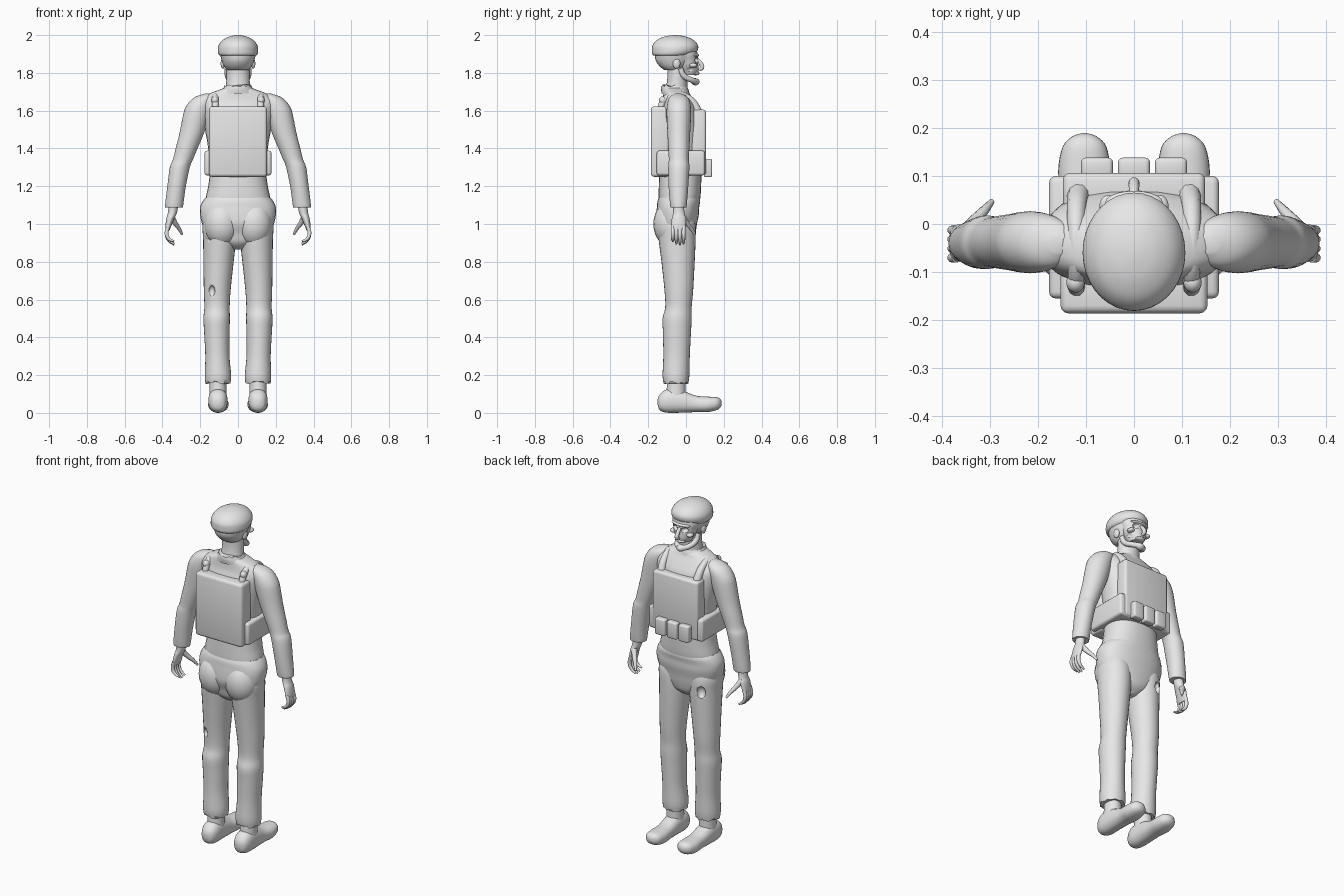
import bpy, bmesh, math, random
from mathutils import Vector

random.seed(4)
grey = bpy.data.materials.new("plain grey")
grey.diffuse_color = (0.8, 0.8, 0.8, 1)


def finish(ob, angle=50):
    """Give the object its material and smooth shading."""
    ob.data.materials.clear()
    ob.data.materials.append(grey)
    bpy.ops.object.select_all(action='DESELECT')
    ob.select_set(True)
    bpy.context.view_layer.objects.active = ob
    bpy.ops.object.shade_smooth_by_angle(angle=math.radians(angle))
    return ob


def from_bmesh(name, bm, angle=50):
    bmesh.ops.recalc_face_normals(bm, faces=bm.faces)
    me = bpy.data.meshes.new(name)
    bm.to_mesh(me)
    bm.free()
    ob = bpy.data.objects.new(name, me)
    bpy.context.collection.objects.link(ob)
    return finish(ob, angle)


def spline(rows, steps):
    """Smoothly interpolate between cross-sections."""
    out = []
    for i in range(len(rows) - 1):
        p = [Vector(rows[max(0, min(len(rows) - 1, i + k))]) for k in (-1, 0, 1, 2)]
        for s in range(steps):
            t = s / steps
            out.append(p[1] + 0.5 * t * (p[2] - p[0] + t * (2 * p[0] - 5 * p[1] + 4 * p[2] - p[3]
                       + t * (3 * (p[1] - p[2]) + p[3] - p[0]))))
    return out + [Vector(rows[-1])]


def loft(name, rows, axis='z', side=1, power=2.0, jag=0, steps=4, n=28):
    """Rows are (position, x centre, other centre, x radius, other radius)."""
    bm = bmesh.new()
    rings = []
    for k, (h, cx, c, rx, r) in enumerate(spline(rows, steps)):
        ring = []
        for j in range(n):
            a = 2 * math.pi * j / n
            ca, sa = math.cos(a), math.sin(a)
            x = cx + rx * math.copysign(abs(ca) ** (2 / power), ca)
            o = c + r * math.copysign(abs(sa) ** (2 / power), sa)
            hh = h + (random.uniform(-jag, jag) if k == 0 else 0)
            ring.append(bm.verts.new((side * x, o, hh) if axis == 'z' else (side * x, hh, o)))
        rings.append(ring)
    for a, b in zip(rings, rings[1:]):
        for j in range(n):
            m = (j + 1) % n
            bm.faces.new((a[j], a[m], b[m], b[j]))
    bm.faces.new(rings[0])
    bm.faces.new(rings[-1])
    return from_bmesh(name, bm)


def ball(name, loc, size):
    bm = bmesh.new()
    bmesh.ops.create_uvsphere(bm, u_segments=20, v_segments=12, radius=1)
    for v in bm.verts:
        v.co = Vector(loc) + Vector(a * b for a, b in zip(v.co, size))
    return from_bmesh(name, bm)


def box(name, lo, hi, bevel):
    bm = bmesh.new()
    bmesh.ops.create_cube(bm, size=1)
    for v in bm.verts:
        v.co = Vector(l + (c + 0.5) * (h - l) for l, h, c in zip(lo, hi, v.co))
    bmesh.ops.bevel(bm, geom=bm.edges[:], offset=bevel, segments=3, profile=0.5, affect='EDGES')
    return from_bmesh(name, bm, 40)


def tube(name, pts, radii):
    cu = bpy.data.curves.new(name, 'CURVE')
    cu.dimensions = '3D'
    cu.bevel_depth = 1
    cu.bevel_resolution = 3
    cu.resolution_u = 5
    cu.use_fill_caps = True
    sp = cu.splines.new('BEZIER')
    sp.bezier_points.add(len(pts) - 1)
    for b, p, r in zip(sp.bezier_points, pts, radii):
        b.co, b.radius = p, r
        b.handle_left_type = b.handle_right_type = 'AUTO'
    ob = bpy.data.objects.new(name, cu)
    bpy.context.collection.objects.link(ob)
    bpy.ops.object.select_all(action='DESELECT')
    ob.select_set(True)
    bpy.context.view_layer.objects.active = ob
    bpy.ops.object.convert(target='MESH')
    return finish(bpy.context.view_layer.objects.active)


def carve(ob, name, loc, size):
    """Hollow out a dent with a hidden ball."""
    cutter = ball(name, loc, size)
    cutter.hide_render = True
    cutter.hide_viewport = True
    mod = ob.modifiers.new(name, 'BOOLEAN')
    mod.operation = 'DIFFERENCE'
    mod.object = cutter


# Torso and trouser seat
loft("torso", [(1.06, 0, -.04, .17, .10), (1.13, 0, -.035, .172, .11), (1.2, 0, -.032, .158, .112),
               (1.28, 0, -.03, .15, .112), (1.4, 0, -.03, .158, .115), (1.5, 0, -.03, .175, .115),
               (1.6, 0, -.035, .195, .105), (1.65, 0, -.04, .2, .085), (1.69, 0, -.05, .15, .07),
               (1.71, 0, -.055, .1, .066), (1.722, 0, -.06, .07, .06)], power=2.3)
loft("trouser_seat", [(.865, 0, -.045, .03, .04), (.9, 0, -.045, .1, .08), (.95, 0, -.045, .165, .095),
                      (1.0, 0, -.05, .19, .108), (1.05, 0, -.045, .201, .113), (1.09, 0, -.042, .2, .112),
                      (1.12, 0, -.038, .187, .113), (1.14, 0, -.036, .172, .108)], power=2.3)

for s, tag in ((1, "right"), (-1, "left")):
    ball("buttock_" + tag, (s * .085, -.085, 1.0), (.095, .088, .12))
    # Trouser leg with ragged hem, ankle and shoe
    leg = loft("trouser_leg_" + tag, [
        (.16, .106, -.053, .067, .066), (.2, .106, -.053, .07, .071), (.3, .109, -.05, .064, .07),
        (.42, .112, -.048, .067, .074), (.5, .113, -.047, .07, .077), (.56, .111, -.04, .067, .07),
        (.65, .11, -.038, .071, .076), (.8, .103, -.042, .08, .088), (.92, .098, -.047, .087, .098),
        (1.0, .1, -.05, .088, .1), (1.06, .1, -.05, .07, .08)], side=s, jag=.008)
    if s < 0:
        carve(leg, "rear_tear_cutter", (-.145, -.125, .94), (.035, .035, .022))
        carve(leg, "low_tear_cutter", (-.14, -.112, .645), (.018, .025, .03))
        carve(leg, "front_tear_cutter", (-.13, .045, .93), (.025, .025, .035))
    loft("ankle_" + tag, [(.06, .106, -.055, .048, .055), (.13, .106, -.052, .045, .05),
                          (.2, .106, -.05, .045, .048)], side=s)
    loft("shoe_" + tag, [(-.15, .106, .058, .012, .015), (-.138, .106, .056, .035, .042),
                         (-.1, .106, .063, .05, .062), (-.03, .106, .061, .05, .06),
                         (.05, .104, .048, .049, .044), (.11, .104, .045, .054, .041),
                         (.16, .103, .049, .046, .035), (.182, .103, .051, .026, .022),
                         (.189, .103, .051, .006, .006)], axis='y', side=s, power=2.3)
    # Sleeve with open cuff
    loft("sleeve_" + tag, [
        (1.088, .338, -.04, .045, .04), (1.1, .338, -.04, .048, .044), (1.2, .325, -.04, .049, .052),
        (1.3, .308, -.038, .053, .056), (1.34, .292, -.038, .053, .053), (1.4, .272, -.038, .058, .056),
        (1.48, .245, -.038, .065, .06), (1.56, .224, -.038, .07, .064), (1.61, .21, -.038, .071, .064),
        (1.65, .19, -.038, .065, .058), (1.675, .17, -.04, .052, .044), (1.69, .155, -.042, .02, .018)], side=s)
    # Hand: palm, four curled fingers and a thumb
    loft("palm_" + tag, [(.965, .373, -.042, .01, .034), (.985, .37, -.04, .015, .038),
                         (1.03, .358, -.038, .021, .037), (1.06, .347, -.038, .024, .03),
                         (1.12, .34, -.04, .026, .028)], side=s)
    for i in range(4):
        y = -.07 + .019 * i
        d = (.018, .004, 0, .006)[i]
        tube(f"finger_{i + 1}_{tag}",
             [(s * .369, y, .99), (s * .378, y, .947), (s * .365, y, .912 + d * .5), (s * .338, y, .89 + d)],
             (.0105, .0105, .009, .005))
    tube("thumb_" + tag, [(s * .353, -.02, 1.04), (s * .33, .008, 1.0), (s * .312, .028, .975),
                          (s * .296, .047, .945)], (.017, .013, .01, .006))
    # Vest straps with their rear knobs
    tube("vest_strap_" + tag, [(s * .115, .07, 1.58), (s * .12, .025, 1.655), (s * .12, -.05, 1.685),
                               (s * .12, -.115, 1.655), (s * .12, -.14, 1.59)], (.024, .02, .018, .018, .018))
    ball("strap_knob_" + tag, (s * .122, -.122, 1.655), (.019, .021, .021))

# Vest: front and rear plates, side band and pouches
box("rear_plate", (-.153, -.186, 1.25), (.153, -.09, 1.622), .016)
box("front_plate", (-.148, .03, 1.26), (.148, .106, 1.605), .014)
box("vest_waist_band", (-.177, -.155, 1.257), (.177, .1, 1.388), .014)
for i in (-1, 0, 1):
    box(f"front_pouch_{i + 2}", (i * .077 - .033, .095, 1.248), (i * .077 + .033, .138, 1.345), .009)

# Neck and torn collar
loft("neck", [(1.68, 0, -.055, .07, .062), (1.74, 0, -.048, .063, .055), (1.79, 0, -.045, .062, .053),
              (1.85, 0, -.045, .062, .055)])
loft("collar", [(1.732, 0, -.063, .07, .066), (1.715, 0, -.06, .08, .072), (1.69, 0, -.055, .1, .074)], jag=.008)

# Skull cap and lower head
loft("skull_cap", [(1.892, 0, -.072, .095, .1), (1.9, 0, -.068, .103, .111), (1.918, 0, -.06, .107, .121),
                   (1.945, 0, -.057, .103, .121), (1.972, 0, -.057, .083, .1), (1.99, 0, -.057, .052, .064),
                   (1.998, 0, -.057, .022, .027), (2.0, 0, -.057, .003, .003)], n=36)
loft("lower_head", [(1.815, 0, -.065, .055, .05), (1.835, 0, -.065, .073, .075), (1.865, 0, -.062, .086, .098),
                    (1.9, 0, -.06, .095, .105), (1.92, 0, -.06, .095, .105)])
# Gaunt face with sunken eyes, open mouth and jaw
face = loft("face", [(1.79, 0, .01, .038, .048), (1.81, 0, .01, .048, .056), (1.84, 0, .005, .064, .06),
                     (1.87, 0, 0, .072, .064), (1.895, 0, -.005, .08, .067), (1.92, 0, -.01, .08, .068)])
for s, tag in ((1, "right"), (-1, "left")):
    carve(face, "eye_socket_cutter_" + tag, (s * .034, .068, 1.868), (.022, .03, .016))
    carve(face, "cheek_hollow_cutter_" + tag, (s * .062, .03, 1.812), (.018, .03, .018))
    ball("cheekbone_" + tag, (s * .054, .038, 1.84), (.018, .022, .012))
    ball("ear_" + tag, (s * .08, -.05, 1.85), (.012, .02, .028))
    tube("jaw_side_" + tag, [(s * .06, -.03, 1.825), (s * .055, -.012, 1.785), (s * .036, .03, 1.762),
                             (s * .008, .054, 1.754)], (.013, .015, .015, .016))
tube("nose", [(0, .056, 1.875), (0, .078, 1.85), (0, .085, 1.828), (0, .068, 1.815)], (.009, .011, .012, .008))
ball("brow", (0, .045, 1.893), (.06, .024, .011))
ball("upper_lip", (0, .05, 1.798), (.03, .022, .011))
ball("chin", (0, .05, 1.753), (.026, .022, .019))
